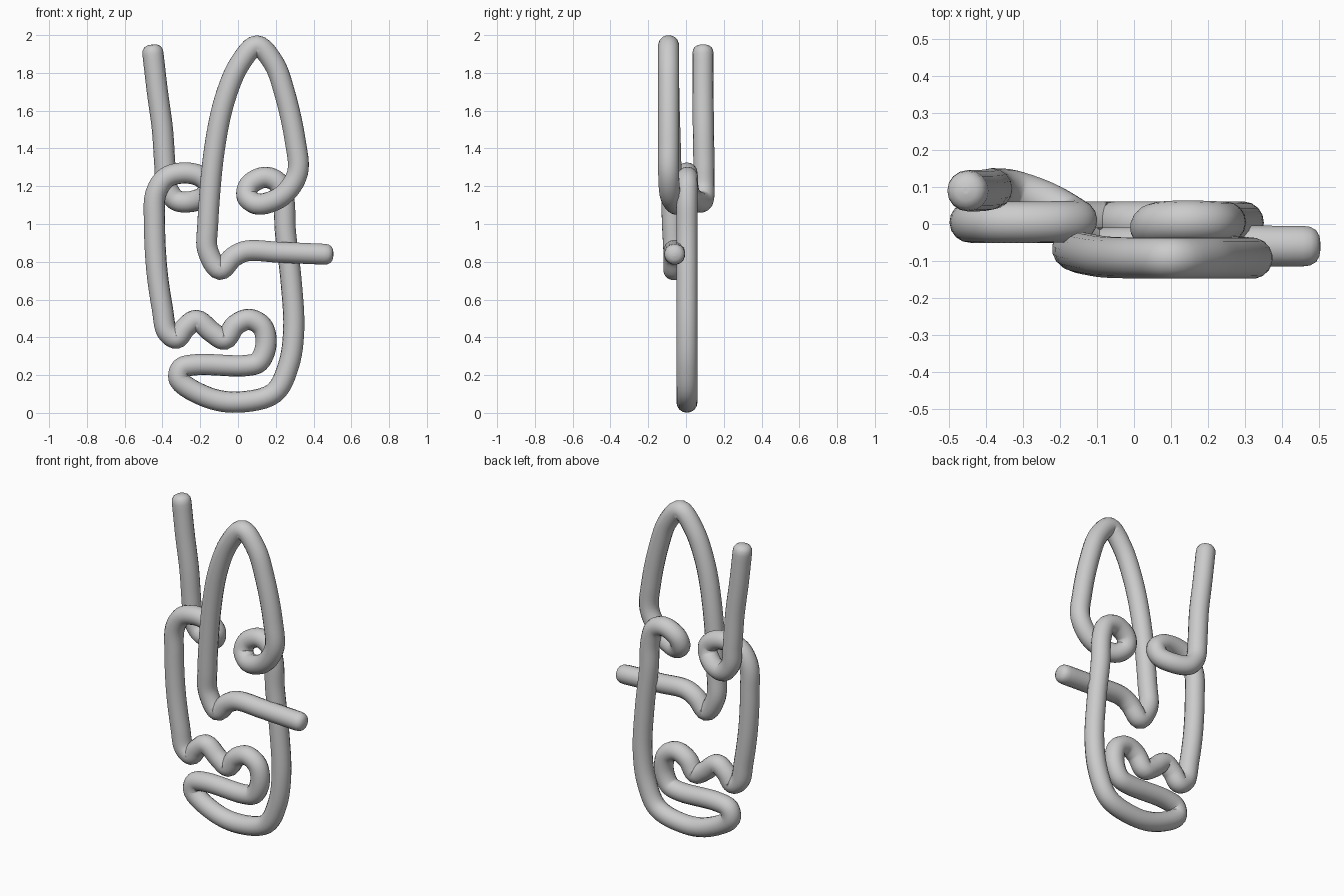
import bpy
from mathutils import Vector

R = 0.056

# Centre line of the single bent wire (x, y, z), grouped by facial feature
left_hair = [(-.45, .09, 1.90), (-.428, .09, 1.71), (-.40, .092, 1.50), (-.387, .095, 1.31), (-.375, .095, 1.19)]
left_eye = [(-.325, .09, 1.125), (-.24, .06, 1.12), (-.17, .02, 1.155), (-.157, .008, 1.21),
            (-.205, .006, 1.255), (-.29, .005, 1.27), (-.38, .005, 1.245)]
left_cheek = [(-.435, .005, 1.16), (-.442, .005, 1.0), (-.43, .005, .76), (-.40, .005, .55), (-.375, .005, .43)]
mouth = [(-.325, .005, .395), (-.28, .005, .45), (-.22, .005, .49), (-.135, .005, .425),
         (-.07, .005, .39), (-.013, .005, .465), (.06, .005, .495), (.13, .005, .455), (.148, .005, .36),
         (.11, .005, .27), (.04, .005, .25), (-.22, .005, .255), (-.30, .005, .235)]
chin = [(-.31, .005, .175), (-.16, .005, .082), (0, .005, .057), (.19, .005, .105)]
right_cheek = [(.267, .005, .25), (.295, .005, .44), (.28, .005, .71), (.25, .005, .97), (.242, .005, 1.13)]
right_eye = [(.21, .006, 1.22), (.14, .008, 1.247), (.06, .002, 1.205), (.048, -.015, 1.145),
             (.105, -.045, 1.105), (.235, -.082, 1.15)]
right_hair = [(.315, -.092, 1.27), (.303, -.092, 1.44), (.248, -.092, 1.69), (.19, -.092, 1.85),
              (.10, -.092, 1.944), (.01, -.092, 1.85)]
nose = [(-.07, -.09, 1.66), (-.125, -.082, 1.395), (-.16, -.072, 1.0), (-.16, -.065, .86),
        (-.095, -.065, .758), (-.025, -.064, .825), (.045, -.063, .857), (.22, -.06, .85), (.455, -.06, .84)]

pts = [Vector(p) for p in left_hair + left_eye + left_cheek + mouth + chin
       + right_cheek + right_eye + right_hair + nose]


def smooth_path(p, steps=6):
    """Centripetal Catmull-Rom through all points."""
    p = [2 * p[0] - p[1]] + p + [2 * p[-1] - p[-2]]
    out = []
    for i in range(1, len(p) - 2):
        q = p[i - 1:i + 3]
        t = [0.0]
        for a, b in zip(q, q[1:]):
            t.append(t[-1] + (b - a).length ** 0.5)

        def mix(a, b, ta, tb, u):
            return a.lerp(b, (u - ta) / (tb - ta))
        for k in range(steps):
            u = t[1] + (t[2] - t[1]) * k / steps
            a = [mix(q[j], q[j + 1], t[j], t[j + 1], u) for j in range(3)]
            b = [mix(a[j], a[j + 1], t[j], t[j + 2], u) for j in range(2)]
            out.append(mix(b[0], b[1], t[1], t[2], u))
    return out + [p[-2]]


path = [(v, 1.0) for v in smooth_path(pts)]

# Rounded wire ends
cap = [(.022, .95), (.038, .78), (.047, .5), (.05, .15)]
d0 = (pts[0] - pts[1]).normalized()
d1 = (pts[-1] - pts[-2]).normalized()
path = ([(pts[0] + d0 * o, r) for o, r in reversed(cap)] + path
        + [(pts[-1] + d1 * o, r) for o, r in cap])

# Bent wire face
cu = bpy.data.curves.new("wire_face", 'CURVE')
cu.dimensions = '3D'
cu.bevel_depth = R
cu.bevel_resolution = 6
cu.use_fill_caps = True
sp = cu.splines.new('POLY')
sp.points.add(len(path) - 1)
for pt, (v, r) in zip(sp.points, path):
    pt.co = (*v, 1)
    pt.radius = r
sp.use_smooth = True
wire = bpy.data.objects.new("wire_face", cu)
bpy.context.collection.objects.link(wire)
bpy.context.view_layer.objects.active = wire
wire.select_set(True)
bpy.ops.object.convert(target='MESH')
bpy.ops.object.shade_smooth()
